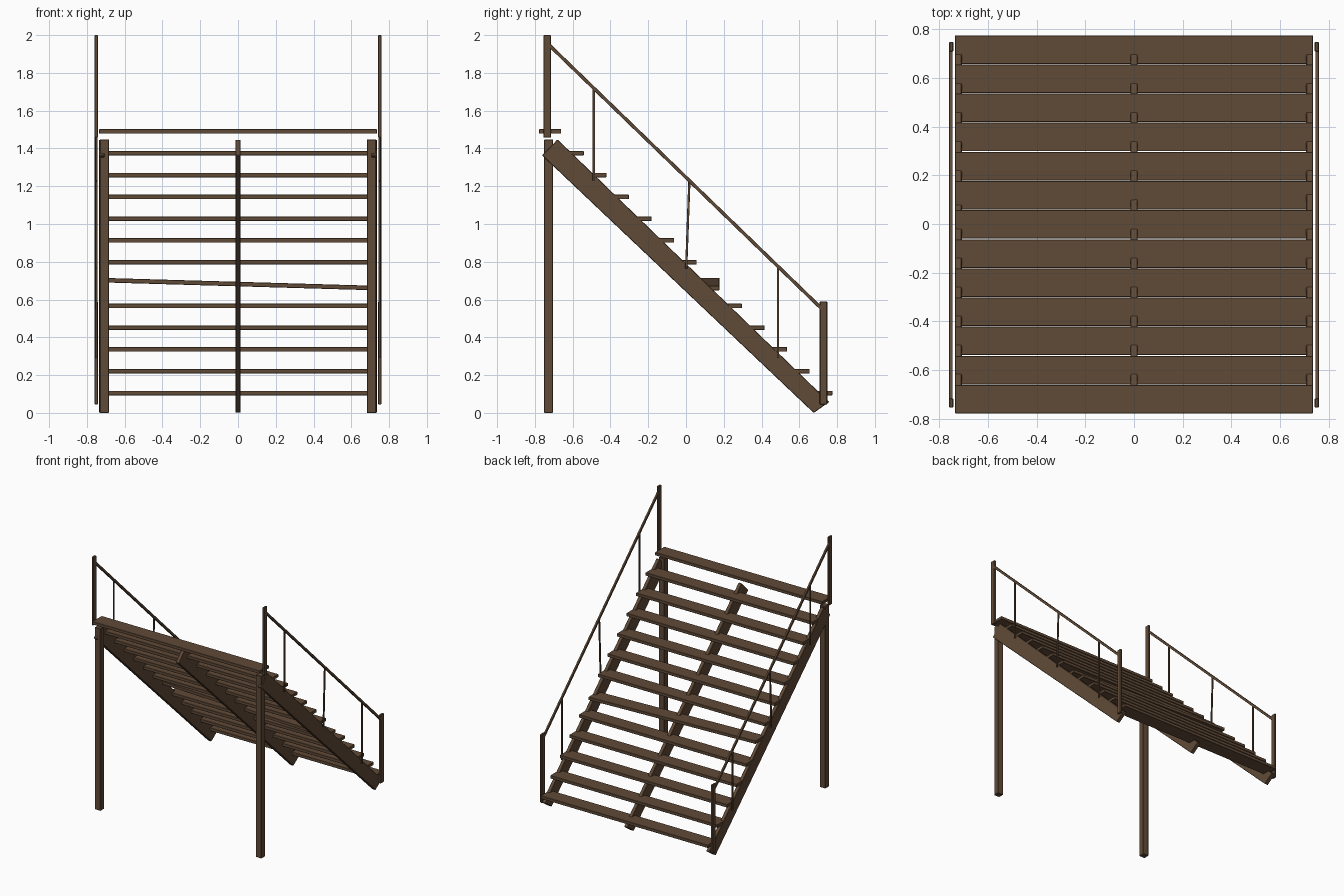
import bpy, bmesh
from mathutils import Vector

cube = bpy.data.objects.get("Cube")
if cube:
    bpy.data.objects.remove(cube, do_unlink=True)

wood = bpy.data.materials.new("dark brown wood")
wood.use_nodes = True
brown = (0.118, 0.069, 0.038, 1)
wood.diffuse_color = brown
wood.node_tree.nodes["Principled BSDF"].inputs["Base Color"].default_value = brown


def prism(name, profile, x0, x1, bevel=0.003):
    """Extrude a (y, z) profile from x0 to x1, with softened edges."""
    bm = bmesh.new()
    face = bm.faces.new([bm.verts.new((x0, y, z)) for y, z in profile])
    ext = bmesh.ops.extrude_face_region(bm, geom=[face])
    moved = [v for v in ext["geom"] if isinstance(v, bmesh.types.BMVert)]
    bmesh.ops.translate(bm, verts=moved, vec=(x1 - x0, 0, 0))
    bmesh.ops.recalc_face_normals(bm, faces=bm.faces)
    bmesh.ops.bevel(bm, geom=bm.edges[:], offset=bevel, segments=1, affect='EDGES')
    mesh = bpy.data.meshes.new(name)
    bm.to_mesh(mesh)
    bm.free()
    mesh.materials.append(wood)
    obj = bpy.data.objects.new(name, mesh)
    bpy.context.collection.objects.link(obj)
    return obj


def block(name, x, y, z, bevel=0.003):
    """Box given as (low, high) ranges."""
    return prism(name, [(y[0], z[0]), (y[1], z[0]), (y[1], z[1]), (y[0], z[1])],
                 x[0], x[1], bevel)


def bar(name, x, start, end, width, thick):
    """Straight bar between two (y, z) points."""
    a, b = Vector(start), Vector(end)
    d = (b - a).normalized()
    n = Vector((-d.y, d.x)) * width / 2
    return prism(name, [a - n, b - n, b + n, a + n], x - thick / 2, x + thick / 2, 0.001)


# Treads, one of them knocked loose
COUNT, LOOSE = 13, 5
for i in range(COUNT):
    y = 0.716 - i * 0.1196
    z = 0.105 + i * 0.1154
    tread = block(f"tread_{i + 1}", (-0.735, 0.735), (-0.0585, 0.0585), (-0.012, 0.012), 0.002)
    tread.location = (0, y, z)
    if i == LOOSE:
        tread.rotation_euler.y = 0.029

# Sloping stringers under the treads
stringer = [(0.676, 0.0), (0.758, 0.057), (-0.68, 1.448), (-0.762, 1.363)]
for name, x in (("right", -0.721), ("centre", 0), ("left", 0.721)):
    prism(name + "_stringer", stringer, x - 0.0145, x + 0.0145)

# Support posts and railings on both sides
for name, s in (("right", -1), ("left", 1)):
    block(name + "_support_post", sorted((s * 0.682, s * 0.732)), (-0.751, -0.704), (0, 1.448))
    outer = sorted((s * 0.742, s * 0.759))
    block(name + "_upper_rail_post", outer, (-0.754, -0.715), (1.457, 2.0))
    block(name + "_lower_rail_post", outer, (0.708, 0.748), (0.045, 0.59))
    bar(name + "_handrail", s * 0.752, (-0.725, 1.948), (0.718, 0.552), 0.018, 0.014)
    bar(name + "_upper_baluster", s * 0.75, (-0.488, 1.23), (-0.488, 1.712), 0.012, 0.010)
    bar(name + "_middle_baluster", s * 0.75, (0.001, 0.765), (0.018, 1.23), 0.012, 0.010)
    bar(name + "_lower_baluster", s * 0.75, (0.487, 0.29), (0.487, 0.77), 0.012, 0.010)
